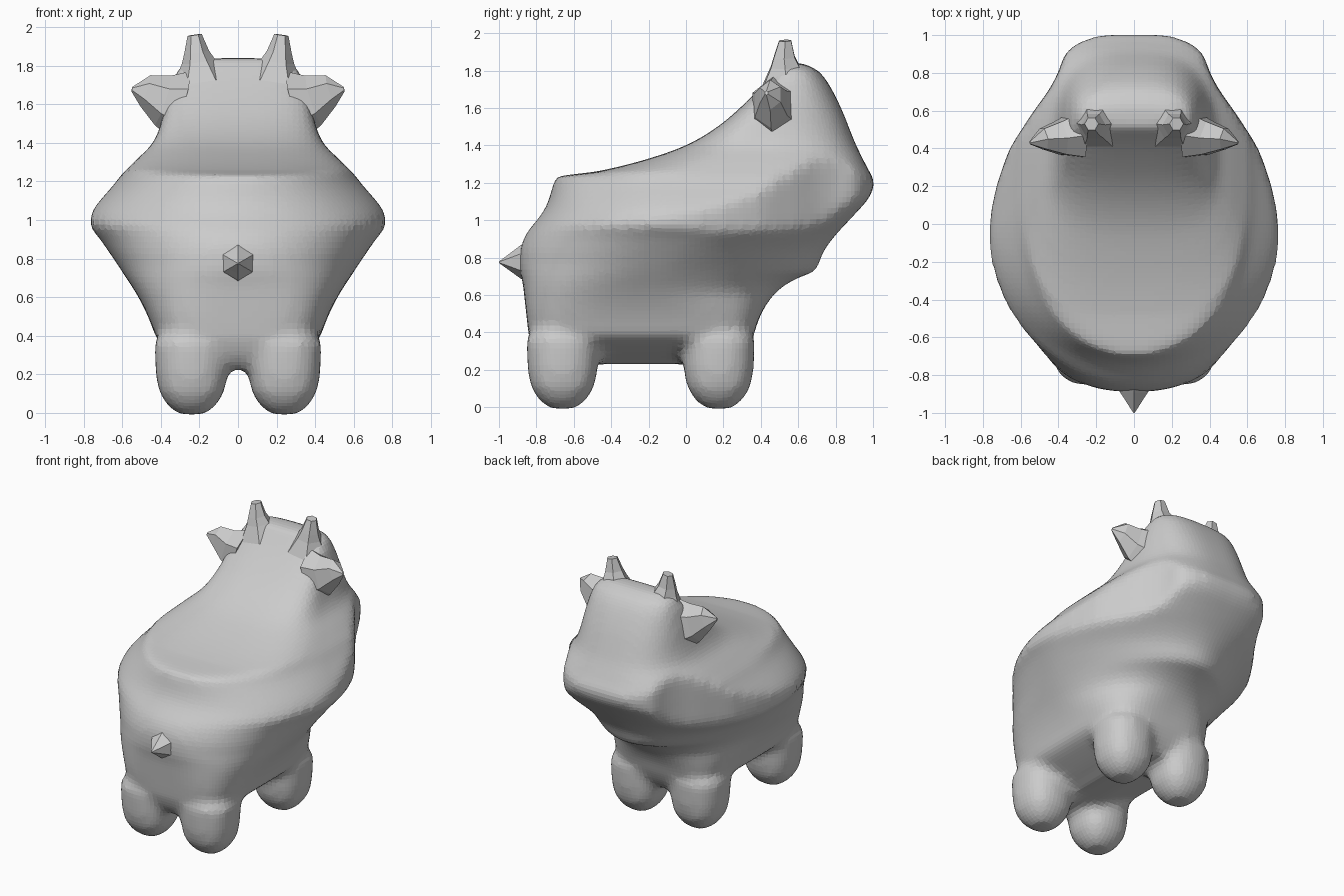
import bpy, bmesh, math
from mathutils import Vector

if "Cube" in bpy.data.objects:
    bpy.data.objects.remove(bpy.data.objects["Cube"])


def add_object(name, bm):
    bmesh.ops.recalc_face_normals(bm, faces=bm.faces)
    mesh = bpy.data.meshes.new(name)
    bm.to_mesh(mesh)
    bm.free()
    ob = bpy.data.objects.new(name, mesh)
    bpy.context.collection.objects.link(ob)
    return ob


def loft(bm, rings):
    rows = [[bm.verts.new(p) for p in r] for r in rings]
    n = len(rows[0])
    for a, b in zip(rows, rows[1:]):
        for i in range(n):
            j = (i + 1) % n
            bm.faces.new((a[i], a[j], b[j], b[i]))
    bm.faces.new(rows[0][::-1])
    bm.faces.new(rows[-1])


def lerp(table, t):
    # piecewise linear lookup
    if t <= table[0][0]:
        return table[0][1]
    for (a, va), (b, vb) in zip(table, table[1:]):
        if t <= b:
            return va + (vb - va) * (t - a) / (b - a)
    return table[-1][1]


# widest half width allowed along y (narrows towards the snout)
PLAN = [(0, .77), (.2, .73), (.4, .66), (.6, .53), (.7, .455), (.8, .40),
        (.9, .37), (.96, .30), (1.01, .16)]


def outline(z, w, yb, yc, yf, nb, nf, cx=0, steps=64):
    # horizontal superellipse with separate back and front halves
    pts = []
    for i in range(steps):
        t = math.tau * (i + 0.5) / steps
        c, s = math.cos(t), math.sin(t)
        e = 2 / (nf if s > 0 else nb)
        ry = yf - yc if s > 0 else yc - yb
        y = yc + ry * math.copysign(abs(s) ** e, s)
        x = cx + w * math.copysign(abs(c) ** e, c)
        lim = lerp(PLAN, y)
        pts.append((max(-lim, min(lim, x)), y, z))
    return pts


def spike(name, stations, sides=6, mirror=True, phase=0.0, squash=1.0):
    # low-poly tapered spike: stations are (x, y, z, radius)
    pts = [Vector(s[:3]) for s in stations]
    axis = (pts[-1] - pts[0]).normalized()
    u = axis.cross(Vector((0, 1, 0)))
    if u.length < 0.1:
        u = Vector((1, 0, 0))
    u.normalize()
    v = axis.cross(u)
    rings = []
    for p, s in zip(pts, stations):
        rings.append([p + s[3] * (u * math.cos(math.tau * i / sides + phase)
                                  + v * squash * math.sin(math.tau * i / sides + phase))
                      for i in range(sides)])
    bm = bmesh.new()
    loft(bm, rings)
    ob = add_object(name, bm)
    if mirror:
        m = ob.modifiers.new("mirror", "MIRROR")
        m.use_axis[0] = True
    return ob


# body and head: z, half width, back y, widest y, front y
SECTIONS = [
    (.23, .10, -.76, -.25, .27), (.28, .22, -.80, -.25, .31),
    (.38, .42, -.84, -.25, .36), (.46, .45, -.85, -.25, .385),
    (.55, .49, -.86, -.22, .43),
    (.64, .54, -.87, -.20, .51), (.70, .58, -.88, -.16, .62),
    (.73, .60, -.89, -.14, .70), (.82, .66, -.89, -.08, .73),
    (.92, .73, -.86, -.03, .80), (.985, .78, -.81, 0, .86),
    (1.05, .755, -.76, .02, .92), (1.12, .70, -.73, .05, .98),
    (1.20, .63, -.71, .12, 1.01), (1.23, .61, -.70, .15, 1.00),
    (1.26, .58, -.48, .2, .98), (1.32, .52, -.23, .28, .95),
    (1.40, .44, .00, .36, .91), (1.50, .40, .17, .42, .87),
    (1.62, .37, .31, .47, .82), (1.80, .30, .48, .56, .71),
    (1.84, .22, .51, .57, .63),
]
BACK_N = [(.25, 4.5), (.5, 4), (.75, 2.4), (.9, 2.1), (1.23, 2.1), (1.26, 3.2), (1.5, 3.2)]
FRONT_N = [(.25, 4.5), (.45, 4), (.6, 2.3), (.73, 1.75), (.85, 1.85), (1.0, 2.2), (1.2, 3.0), (1.4, 2.8)]


def refine(rows, n=3):
    # insert smoothly curved in-between sections
    out = []
    for i in range(len(rows) - 1):
        p, a, b, q = (rows[max(i - 1, 0)], rows[i], rows[i + 1], rows[min(i + 2, len(rows) - 1)])
        for k in range(n):
            z = a[0] + (b[0] - a[0]) * k / n
            row = [z]
            for c in range(1, 5):
                def slope(l, m, r):
                    # limited slope keeps the rim and chin from overshooting
                    d0 = (m[c] - l[c]) / max(m[0] - l[0], 1e-6)
                    d1 = (r[c] - m[c]) / max(r[0] - m[0], 1e-6)
                    return 2 * d0 * d1 / (d0 + d1) if d0 * d1 > 0 else 0
                t, h = k / n, b[0] - a[0]
                row.append(a[c] * (1 + 2 * t) * (1 - t) ** 2 + b[c] * t * t * (3 - 2 * t)
                           + h * slope(p, a, b) * t * (1 - t) ** 2
                           - h * slope(a, b, q) * t * t * (1 - t))
            out.append(row)
    return out + [list(rows[-1])]


bm = bmesh.new()
loft(bm, [outline(*s, lerp(BACK_N, s[0]), lerp(FRONT_N, s[0])) for s in refine(SECTIONS)])

# four stubby legs
for x in (-.24, .24):
    for y in (-.66, .175):
        loft(bm, [outline(z, r, y - r, y, y + r, 2.4, 2.4, x, 20)
                  for z, r in ((-.008, .07), (.04, .13), (.11, .172), (.2, .188),
                               (.36, .195), (.46, .13))])
body = add_object("body", bm)

# blend legs into the body
rm = body.modifiers.new("blend", "REMESH")
rm.mode = 'VOXEL'
rm.voxel_size = .03
sm = body.modifiers.new("soften", "SMOOTH")
sm.factor = .5
sm.iterations = 8

# horns, ears and tail
spike("horns", [(.19, .54, 1.72, .15), (.205, .53, 1.82, .088),
                (.215, .525, 1.87, .065), (.225, .53, 1.96, .037)], 6)
spike("ears", [(.30, .47, 1.60, .18), (.39, .455, 1.62, .135),
               (.48, .45, 1.67, .085), (.55, .43, 1.68, .012)], 6, squash=.75)
spike("tail", [(0, -.82, .78, .13), (0, -.89, .775, .085), (0, -.93, .775, .055),
               (0, -1.0, .775, .004)], 6, mirror=False, phase=math.pi / 6)
